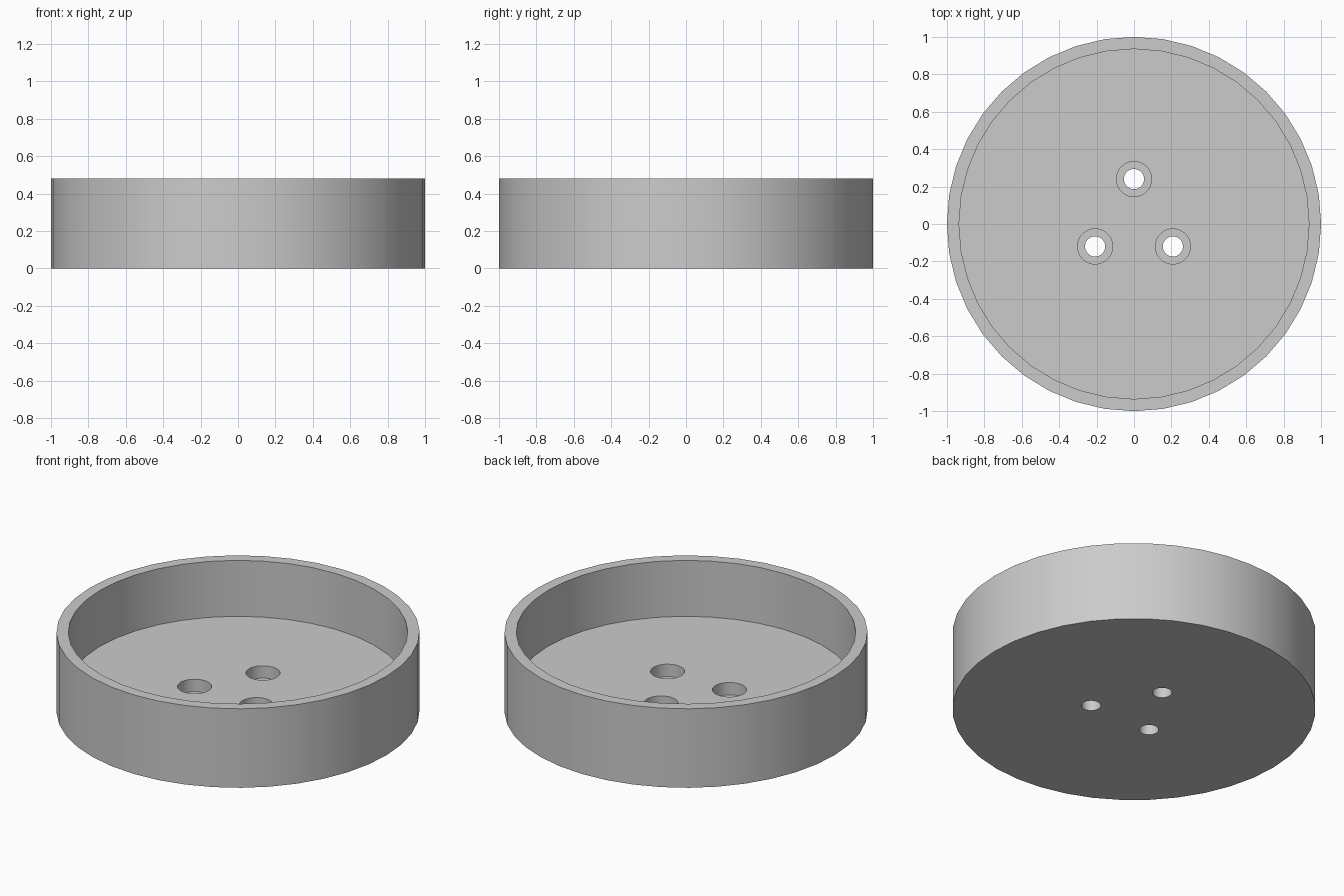
import bpy
import math

cube = bpy.data.objects.get("Cube")
if cube:
    bpy.data.objects.remove(cube, do_unlink=True)

HEIGHT = 0.48
FLOOR = 0.14
LEDGE = 0.065

# Single grey material
grey = bpy.data.materials.new("plain grey")
grey.use_nodes = True
colour = (0.6, 0.6, 0.6, 1)
grey.diffuse_color = colour
grey.node_tree.nodes["Principled BSDF"].inputs["Base Color"].default_value = colour


def cylinder(name, radius, bottom, top, x=0, y=0, sides=40):
    bpy.ops.mesh.primitive_cylinder_add(
        vertices=sides, radius=radius, depth=top - bottom,
        location=(x, y, (bottom + top) / 2))
    obj = bpy.context.object
    obj.name = name
    obj.data.materials.append(grey)
    return obj


def cut(target, cutter):
    mod = target.modifiers.new(cutter.name, 'BOOLEAN')
    mod.operation = 'DIFFERENCE'
    mod.solver = 'EXACT'
    mod.object = cutter
    bpy.context.view_layer.objects.active = target
    bpy.ops.object.modifier_apply(modifier=mod.name)
    bpy.data.objects.remove(cutter, do_unlink=True)


# Round tray with an open top
tray = cylinder("round_tray", 1, 0, HEIGHT)
cut(tray, cylinder("cavity_cutter", 0.935, FLOOR, HEIGHT + 0.2))

# Three counterbored screw holes around the centre
for i in range(3):
    angle = math.radians(90 + 120 * i)
    x, y = 0.24 * math.cos(angle), 0.24 * math.sin(angle)
    cut(tray, cylinder("recess_cutter", 0.094, LEDGE, FLOOR + 0.1, x, y, 32))
    cut(tray, cylinder("hole_cutter", 0.054, -0.1, FLOOR + 0.1, x, y, 32))

# Smooth round walls with crisp rims
bpy.ops.object.select_all(action='DESELECT')
tray.select_set(True)
bpy.context.view_layer.objects.active = tray
bpy.ops.object.shade_smooth_by_angle(angle=math.radians(30))
